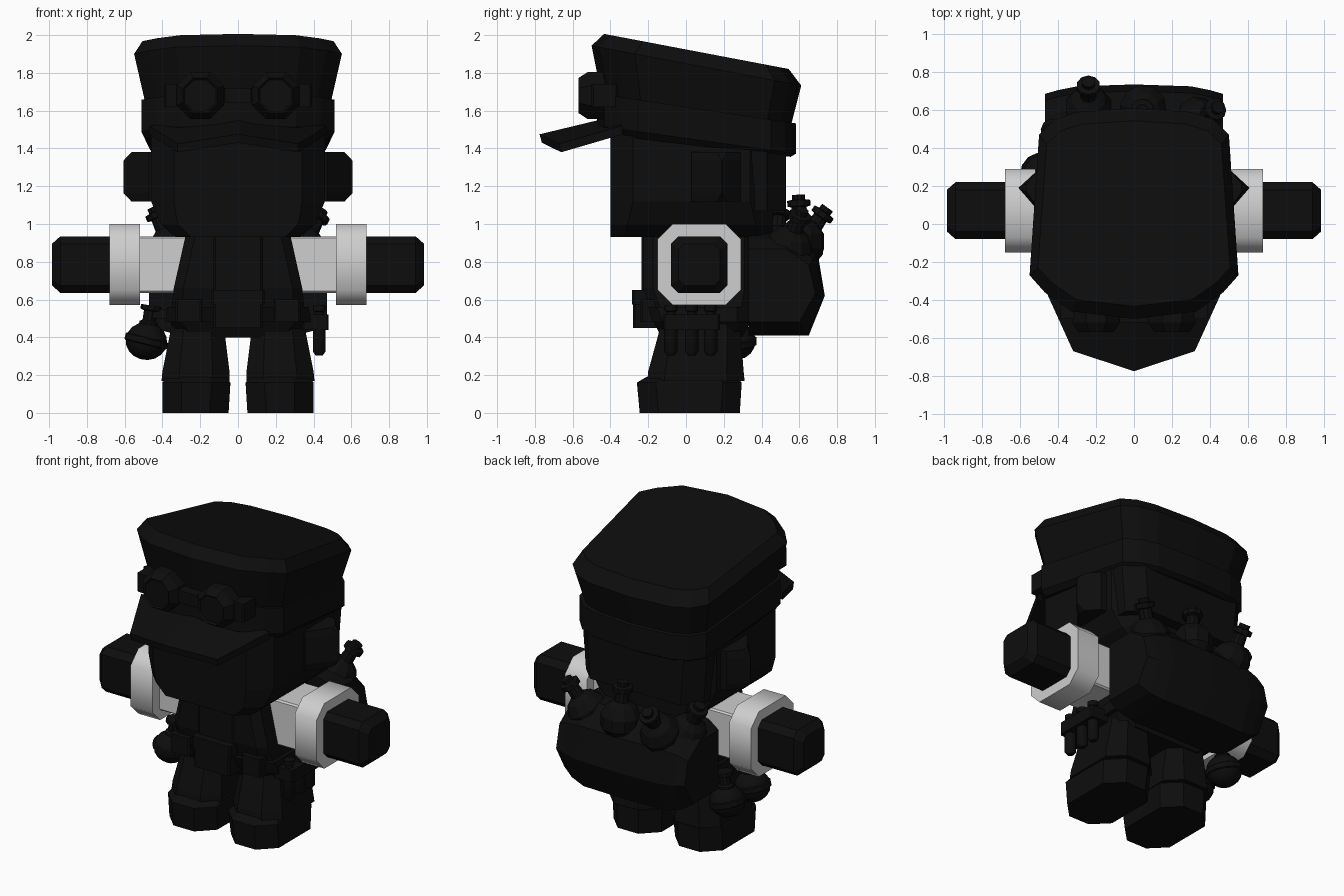
import bpy, bmesh, math
from mathutils import Vector

if "Cube" in bpy.data.objects:
    bpy.data.objects.remove(bpy.data.objects["Cube"])


def material(name, rgb):
    m = bpy.data.materials.new(name)
    m.diffuse_color = (*rgb, 1)
    m.use_nodes = True
    m.node_tree.nodes["Principled BSDF"].inputs["Base Color"].default_value = m.diffuse_color
    return m


BLACK = material("black", (0.004, 0.004, 0.004))
WHITE = material("off_white", (0.62, 0.62, 0.62))


def loft(name, rings, mat=BLACK, smooth=0):
    """Skin a list of equal-length rings and cap both ends."""
    bm = bmesh.new()
    vs = [[bm.verts.new(p) for p in r] for r in rings]
    n = len(rings[0])
    for a, b in zip(vs, vs[1:]):
        for i in range(n):
            j = (i + 1) % n
            bm.faces.new((a[i], a[j], b[j], b[i]))
    bm.faces.new(vs[0])
    bm.faces.new(vs[-1])
    bmesh.ops.recalc_face_normals(bm, faces=bm.faces)
    me = bpy.data.meshes.new(name)
    bm.to_mesh(me)
    bm.free()
    me.materials.append(mat)
    ob = bpy.data.objects.new(name, me)
    bpy.context.collection.objects.link(ob)
    if smooth:
        bpy.ops.object.select_all(action='DESELECT')
        ob.select_set(True)
        bpy.context.view_layer.objects.active = ob
        bpy.ops.object.shade_smooth_by_angle(angle=math.radians(smooth))
    return ob


def cut_rect(a0, a1, b0, b1, c):
    """Rectangle with cut corners."""
    return [(a0 + c, b0), (a1 - c, b0), (a1, b0 + c), (a1, b1 - c),
            (a1 - c, b1), (a0 + c, b1), (a0, b1 - c), (a0, b0 + c)]


def flat(z, x0, x1, y0, y1, c):
    return [(x, y, z) for x, y in cut_rect(x0, x1, y0, y1, c)]


def upright(x, y0, y1, z0, z1, c):
    return [(x, y, z) for y, z in cut_rect(y0, y1, z0, z1, c)]


def box(name, x0, x1, y0, y1, z0, z1, c=0.01):
    return loft(name, [flat(z0, x0, x1, y0, y1, c), flat(z1, x0, x1, y0, y1, c)])


def lathe(name, profile, base, direction, n=8, smooth=0):
    """Turn a (radius, height) profile about a direction."""
    q = Vector(direction).to_track_quat('Z', 'Y')
    rings = []
    for r, h in profile:
        rings.append([Vector(base) + q @ Vector((r * math.cos(t), r * math.sin(t), h))
                      for t in (math.tau * (i + 0.5) / n for i in range(n))])
    return loft(name, rings, smooth=smooth)


# Head and back hair
loft("head", [flat(0.93, -.33, .33, -.40, .46, .08), flat(1.0, -.41, .41, -.40, .46, .09),
              flat(1.12, -.46, .46, -.40, .46, .12), flat(1.5, -.46, .46, -.40, .46, .12)])
loft("hair", [flat(1.07, -.43, .43, .2, .53, .1), flat(1.45, -.46, .46, .2, .53, .1)])

# Cap: sloping crown, band and folded brim
half = [(0, -.50), (.33, -.46), (.47, -.36), (.55, -.27), (.50, .47), (.42, .55), (.30, .59), (0, .61)]
plan = half + [(-x, y) for x, y in half[-2:0:-1]]


def cap_ring(sx, sy, z0, slope):
    pts = [(x * sx, .055 + (y - .055) * sy) for x, y in plan]
    return [(x, y, z0 - slope * (y + .4)) for x, y in pts]


loft("cap_crown", [cap_ring(.89, .90, 1.66, .15), cap_ring(1, 1, 1.925, .19), cap_ring(.92, .88, 2.0, .19)])
loft("cap_band", [cap_ring(.88, .90, 1.47, .12), cap_ring(.93, .95, 1.51, .14), cap_ring(.93, .95, 1.68, .15)])
for s in (-1, 1):
    edge = [(0, -.38, 1.57), (0, -.775, 1.475), (s * .32, -.67, 1.425), (s * .47, -.34, 1.52)]
    loft("brim", [edge, [(x, y * .985, z - .045) for x, y, z in edge]])

# Goggles on the cap
for s in (-1, 1):
    lathe("goggle_lens", [(.125, 0), (.135, .02), (.135, .10), (.10, .15), (.09, .14)],
          (s * .2, -.42, 1.68), (0, -1, 0))
    box("goggle_hinge", s * .34 - .05, s * .34 + .05, -.50, -.36, 1.62, 1.74)
box("goggle_bridge", -.08, .08, -.52, -.38, 1.64, 1.72)

# Ears
for s in (-1, 1):
    ear = lambda z, e: [(s * .44, .03, z), (s * .47, .03, z), (s * (.61 - e), .19 - e * .5, z),
                        (s * (.61 - e), .19 + e * .5, z), (s * .50, .29, z), (s * .44, .29, z)]
    loft("ear", [ear(1.12, .045), ear(1.165, .003), ear(1.335, .003), ear(1.38, .045)])

# Torso, vest, belt and front pouch
loft("torso", [flat(.40, -.30, .30, -.13, .30, .06), flat(.48, -.36, .36, -.17, .34, .06),
               flat(.66, -.34, .34, -.225, .36, .05), flat(.95, -.275, .275, -.225, .36, .05)])
loft("belt", [flat(.48, -.385, .385, -.19, .34, .07), flat(.56, -.375, .375, -.225, .34, .07)])
box("pouch", -.13, .13, -.28, -.15, .45, .63)
box("pouch_flap", -.14, .14, -.285, -.15, .575, .65)
box("vest_panel", -.13, .13, -.235, -.2, .65, .94)
for s in (-1, 1):
    box("hip_pouch", s * .26 - .07, s * .26 + .07, -.24, -.1, .48, .6)

# Arms: sleeve, cuff and fist
for s in (-1, 1):
    loft("sleeve", [upright(s * x, -.075, .225, .635, .935, .01) for x in (.22, .56)], WHITE)
    loft("cuff", [upright(s * x, -.15, .29, .57, 1.0, .08) for x in (.52, .68)], WHITE, 50)
    loft("fist", [upright(s * .66, -.08, .22, .635, .935, .04),
                  upright(s * .94, -.08, .22, .635, .935, .04),
                  upright(s * .985, -.04, .18, .675, .895, .03)])

# Legs and boots
for s in (-1, 1):
    def leg(z, a, b, y0, y1, c):
        return flat(z, min(s * a, s * b), max(s * a, s * b), y0, y1, c)
    loft("leg", [leg(.17, .045, .405, -.205, .31, .09), leg(.22, .045, .40, -.20, .305, .09),
                 leg(.42, .07, .36, -.145, .29, .07), leg(.53, .08, .345, -.13, .28, .07)])
    loft("boot", [leg(0, .05, .40, -.245, .285, .10), leg(.16, .04, .40, -.26, .295, .10),
                  leg(.19, .065, .38, -.21, .27, .09)])

# Backpack, built as side-to-side sections
def pack_ring(x, d, k):
    prof = [(.33, .41), (.65, .41), (.735, .62), (.70, .83), (.58, .95), (.33, .95)]
    return [(x, y - (d if y > .4 else 0), .66 + (z - .66) * k) for y, z in prof]


loft("backpack", [pack_ring(-.47, .05, .72), pack_ring(-.40, .03, .9), pack_ring(-.30, .01, 1), pack_ring(0, 0, 1),
                  pack_ring(.30, .01, 1), pack_ring(.40, .03, .9), pack_ring(.47, .05, .72)])

# Stoppered bottles in the backpack
bottle = [(.07, -.10), (.12, -.04), (.125, .04), (.09, .10), (.045, .13), (.04, .19),
          (.062, .195), (.062, .225), (.035, .23), (.035, .255)]
for base, d in (((.05, .61, .90), (-.03, -.06, 1)), ((-.24, .60, .88), (0, .65, .9)),
                ((.33, .54, .86), (.45, .3, .85)), ((-.34, .48, .86), (-.4, .05, .85))):
    lathe("bottle", bottle, base, d, 10)

# Round flasks on one hip
ball = [(.11 * math.cos(t), .10 * math.sin(t)) for t in (math.radians(a) for a in range(-80, 81, 20))]
for y in (.0, .26):
    lathe("flask_body", ball, (-.485, y, .38), (.12, 0, 1), 14, 40)
    lathe("flask_band", [(.108, -.02), (.116, -.015), (.116, .015), (.108, .02)], (-.485, y, .38), (.25, 0, 1), 14)
    lathe("flask_neck", [(.05, 0), (.05, .02), (.035, .03), (.035, .08), (.055, .085), (.055, .11)],
          (-.475, y, .46), (.15, 0, 1), 10)
    box("flask_hook", -.47, -.33, y - .03, y + .03, .50, .55)

# Vials in a holder on the other hip
box("vial_holder", .34, .48, -.12, .18, .44, .52)
for y in (-.08, .03, .13):
    lathe("vial", [(.02, 0), (.036, .02), (.036, .20), (.025, .205), (.025, .23), (.034, .235), (.034, .265)],
          (.43, y, .305), (0, 0, 1), 10, 40)
